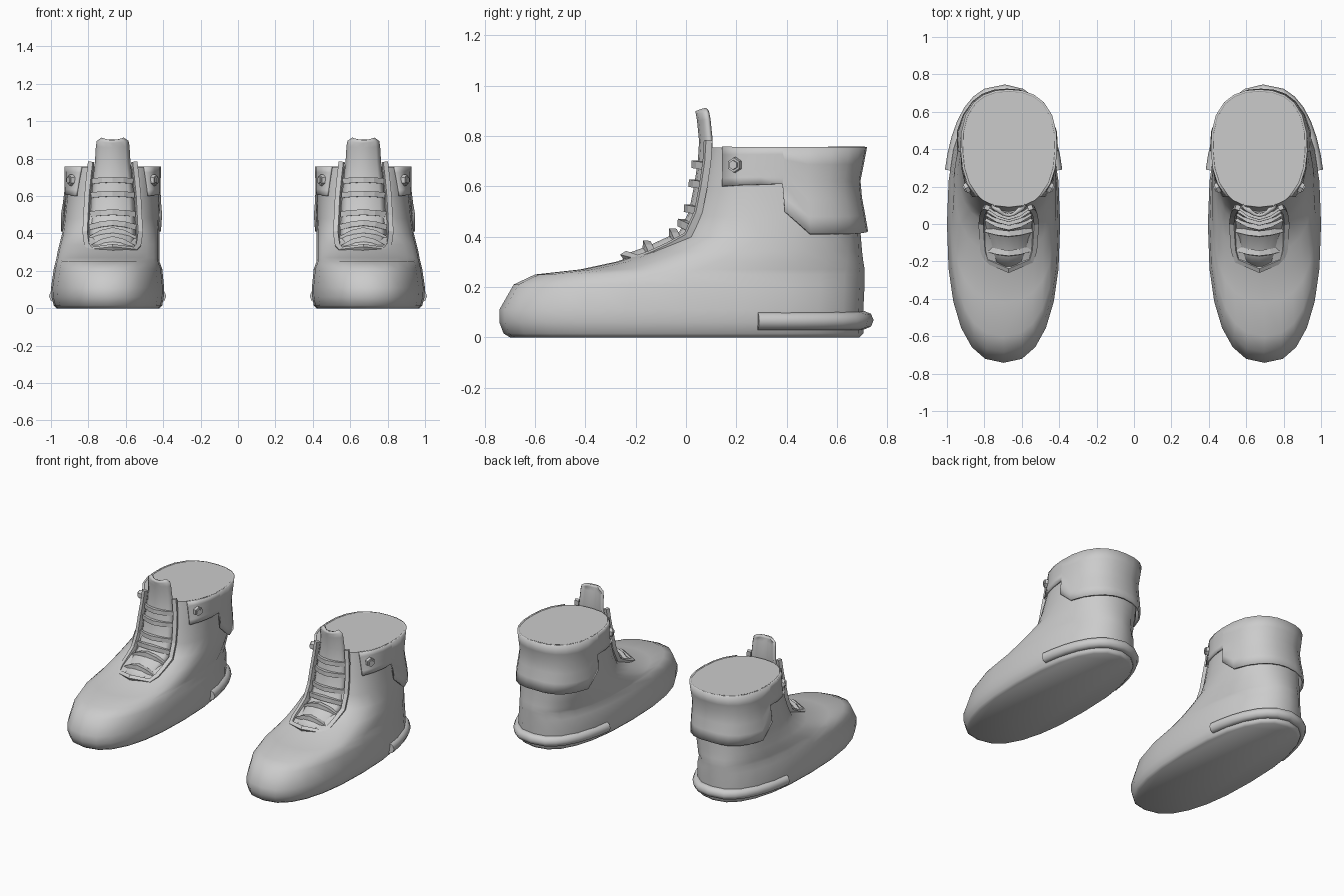
import bpy, bmesh
from math import sin, cos, pi, copysign
from mathutils import Vector

cube = bpy.data.objects.get("Cube")
if cube:
    bpy.data.objects.remove(cube, do_unlink=True)

grey = bpy.data.materials.new("plain grey")
grey.use_nodes = True
grey.diffuse_color = (0.6, 0.6, 0.6, 1)
grey.node_tree.nodes["Principled BSDF"].inputs["Base Color"].default_value = grey.diffuse_color

# Boot sections: height, front y, back y, widest y, inner x, outer x
SECTIONS = [
    (0, -.70, .69, 0, .42, .97),
    (.015, -.725, .705, 0, .405, .985),
    (.06, -.742, .705, 0, .397, .997),
    (.11, -.742, .705, 0, .395, 1),
    (.21, -.685, .71, 0, .405, .985),
    (.25, -.60, .71, 0, .42, .975),
    (.27, -.42, .71, .05, .42, .97),
    (.30, -.28, .705, .12, .42, .965),
    (.34, -.16, .70, .2, .42, .955),
    (.40, -.01, .695, .3, .42, .94),
    (.48, .02, .69, .36, .425, .93),
    (.60, .06, .68, .39, .425, .918),
    (.755, .09, .71, .42, .42, .918),
]
POWER = 2.4
LACE_X = .67

# Tongue centre line: y, z, half width
TONGUE = [(-.225, .328, .085), (-.15, .355, .11), (-.02, .415, .12), (.02, .5, .115),
          (.04, .6, .11), (.055, .7, .10), (.06, .78, .09), (.052, .86, .085),
          (.048, .885, .08), (.045, .9, .055)]


def section(z):
    """Boot section at any height."""
    for a, b in zip(SECTIONS, SECTIONS[1:]):
        if z <= b[0]:
            t = (z - a[0]) / (b[0] - a[0])
            return [p + (q - p) * t for p, q in zip(a, b)]
    return SECTIONS[-1]


def side_x(z, y, side):
    """Surface x at a given height and depth."""
    _, front, back, mid, inner, outer = section(z)
    f = min(1, abs((y - mid) / ((front if y < mid else back) - mid)))
    return (inner + outer) / 2 + side * (outer - inner) / 2 * (1 - f ** POWER) ** (1 / POWER)


def finish(ob):
    """Colour the part and mirror it to the other boot."""
    ob.data.materials.append(grey)
    mod = ob.modifiers.new("other_boot", 'MIRROR')
    mod.use_mirror_merge = False
    return ob


def mesh_part(name, bm, thickness=0, smooth=.7):
    bmesh.ops.recalc_face_normals(bm, faces=bm.faces)
    mesh = bpy.data.meshes.new(name)
    bm.to_mesh(mesh)
    bm.free()
    ob = bpy.data.objects.new(name, mesh)
    bpy.context.collection.objects.link(ob)
    if smooth:
        bpy.ops.object.select_all(action='DESELECT')
        ob.select_set(True)
        bpy.context.view_layer.objects.active = ob
        bpy.ops.object.shade_smooth_by_angle(angle=smooth)
    if thickness:
        solid = ob.modifiers.new("thickness", 'SOLIDIFY')
        solid.thickness = thickness
        solid.offset = 0
    return finish(ob)


def loft(rows, closed=False):
    """Skin between rows of points."""
    bm = bmesh.new()
    rings = [[bm.verts.new(p) for p in row] for row in rows]
    n = len(rows[0])
    for a, b in zip(rings, rings[1:]):
        for i in range(n if closed else n - 1):
            j = (i + 1) % n
            bm.faces.new((a[i], a[j], b[j], b[i]))
    return bm, rings


def tube(name, points, radius, resolution=0, tilt=0):
    curve = bpy.data.curves.new(name, 'CURVE')
    curve.dimensions = '3D'
    curve.bevel_depth = radius
    curve.bevel_resolution = resolution
    curve.use_fill_caps = True
    spline = curve.splines.new('POLY')
    spline.points.add(len(points) - 1)
    for p, co in zip(spline.points, points):
        p.co = (*co, 1)
        p.tilt = tilt
    spline.use_smooth = resolution > 0
    ob = bpy.data.objects.new(name, curve)
    bpy.context.collection.objects.link(ob)
    return finish(ob)


def lace_point(t, u, lift=0, extra=0):
    """Point on the curved tongue: t along it, u across it."""
    i = min(int(t), len(TONGUE) - 2)
    a, b = Vector(TONGUE[i]), Vector(TONGUE[i + 1])
    p = a.lerp(b, t - i)
    d = (b - a).to_2d().normalized()
    sink = .04 * u * u - lift
    return Vector((LACE_X + u * (p.z + extra), p.x + d.y * sink, p.y - d.x * sink))


# Boot body with flat sole and closed top
SEGMENTS = 24
rows = []
for z, front, back, mid, inner, outer in SECTIONS:
    row = []
    for i in range(SEGMENTS):
        a = 2 * pi * i / SEGMENTS
        s, c = [copysign(abs(v) ** (2 / POWER), v) for v in (sin(a), cos(a))]
        y = mid + c * (mid - front if c < 0 else back - mid)
        row.append((((inner + outer) + s * (outer - inner)) / 2, y, z))
    rows.append(row)
bm, rings = loft(rows, closed=True)
bm.faces.new(rings[0])
bm.faces.new(rings[-1])
mesh_part("boot_body", bm, smooth=1.15)

# Stepped collar flap wrapped round the ankle: column depth, lower edge height
half = [(.15, .60), (.22, .605), (.3, .607), (.385, .61), (.392, .50), (.48, .41),
        (.56, .41), (.62, .41), (.655, .413), (.675, .417)]
columns = [(y, z, 1) for y, z in half] + [(.68, .42, 1)] + [(y, z, -1) for y, z in reversed(half)]
rows = []
for k in range(6):
    row = []
    for q, low, side in columns:
        z = .757 + (low - .757) * k / 5
        _, front, back, mid, inner, outer = section(z)
        y = q if q < mid else mid + (back - mid) * (q - mid) / (.68 - mid)
        grow = 1.012 + .07 * max(0, (.62 - z) / .2)
        cx = (inner + outer) / 2
        row.append((cx + (side_x(z, y, side) - cx) * grow, .4 + (y - .4) * grow, z))
    rows.append(row)
mesh_part("collar_flap", loft(rows)[0], thickness=.012)

# Heel band
depths = [.28, .36, .45, .53, .6, .65, .685]
path = [(side_x(.065, y, 1) - .008, y + .005, .065) for y in depths]
path += [(.69, .71, .068)]
path += [(side_x(.065, y, -1) + .008, y + .005, .065) for y in reversed(depths)]
tube("heel_band", path, .036, resolution=2)

# Tongue
ACROSS = [-1, -.75, -.4, 0, .4, .75, 1]
mesh_part("tongue", loft([[lace_point(t, u) for u in ACROSS] for t in range(len(TONGUE))])[0],
          thickness=.016)

# Lace frame running down one side, round the toe end and up the other
rail = [6, 5, 4, 3, 2.4, 2, 1.5, 1, .3]
path = [lace_point(t, 1, .012, .025) for t in rail]
path += [Vector((LACE_X, -.243, .325))]
path += [lace_point(t, -1, .012, .025) for t in reversed(rail)]
tube("lace_frame", path, .019)

# Bowed flat lace bars
for i, t in enumerate([1, 1.8, 2.4, 3.1, 4.1, 4.85]):
    bar = [lace_point(t, u, .004 + .012 * (1 - abs(u))) for u in (-1, -.5, 0, .5, 1)]
    tube(f"lace_bar_{i + 1}", bar, .021, tilt=pi / 4)

# Hexagonal studs on both sides of the collar
for name, side in (("outer_stud", 1), ("inner_stud", -1)):
    y, z = .2, .685
    spot = Vector((side_x(z, y, side), y, z))
    slope = (side_x(z, y + .02, side) - side_x(z, y - .02, side)) / .04
    normal = Vector((side, -side * slope, 0)).normalized()
    bm = bmesh.new()
    turn = normal.to_track_quat('Z', 'Y').to_matrix().to_4x4()
    for radius, reach in ((.034, .005), (.022, .012)):
        made = bmesh.ops.create_cone(bm, cap_ends=True, segments=6, radius1=radius,
                                     radius2=radius * .85, depth=.04)
        turn.translation = spot + normal * reach
        bmesh.ops.transform(bm, matrix=turn, verts=made["verts"])
    mesh_part(name, bm, smooth=0)
